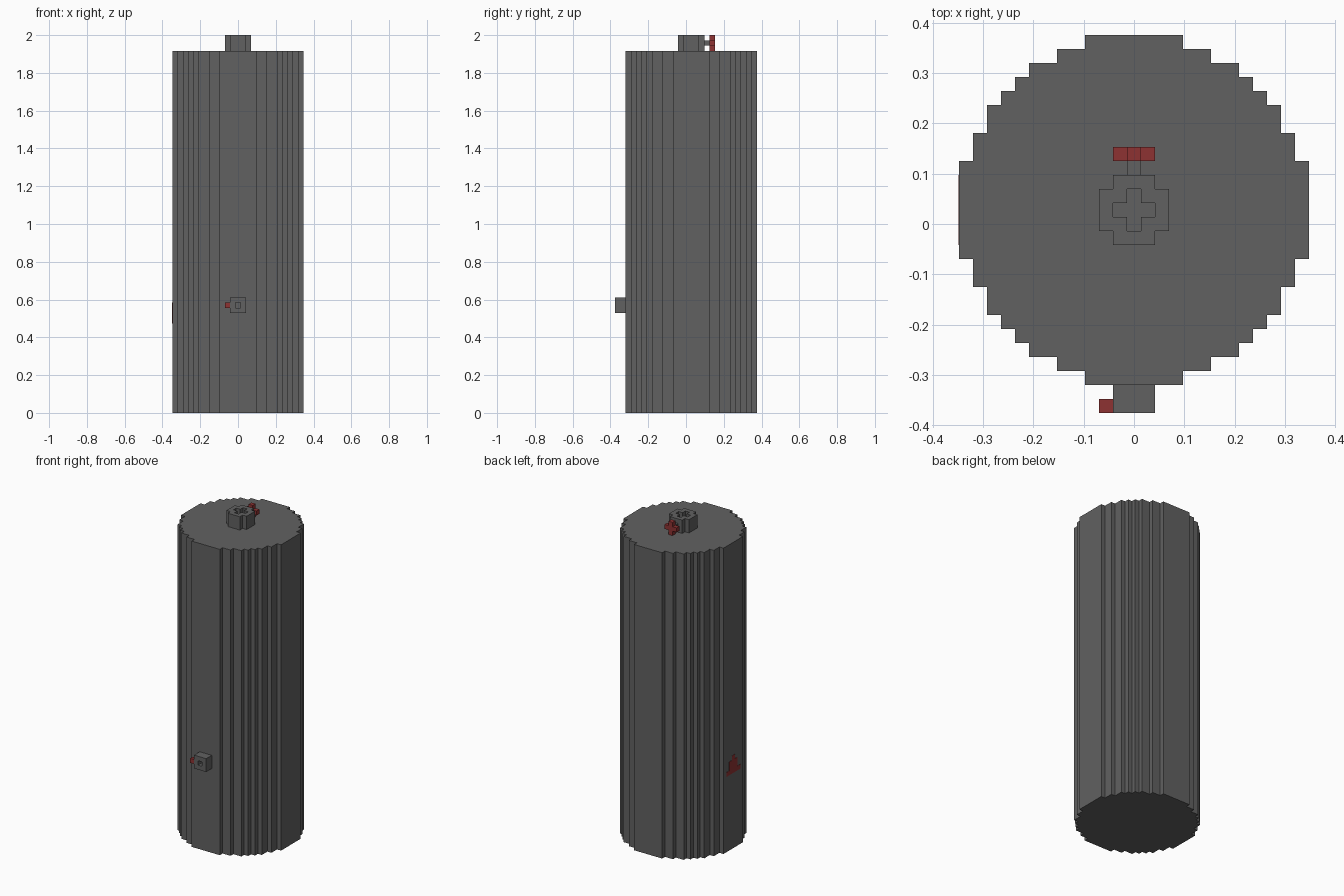
import bpy
import bmesh
from mathutils import Vector

cube = bpy.data.objects.get("Cube")
if cube:
    bpy.data.objects.remove(cube, do_unlink=True)

U = 1 / 36  # edge of one block


def material(name, color):
    m = bpy.data.materials.new(name)
    m.use_nodes = True
    m.diffuse_color = (*color, 1)
    m.node_tree.nodes["Principled BSDF"].inputs["Base Color"].default_value = (*color, 1)
    return m


GREY = material("dark grey metal", (0.12, 0.12, 0.12))
RED = material("dull red", (0.27, 0.032, 0.032))


def cells(radius, rule):
    """Grid cells around the origin that satisfy a rule."""
    span = range(-radius, radius + 1)
    return {(i, j) for i in span for j in span if rule(i, j)}


def disc(radius):
    return cells(radius, lambda i, j: i * i + j * j < (radius + 0.5) ** 2)


def prism(name, grid, depth, origin, axis, mat):
    """Extrude a set of unit cells along an axis; origin is the start of the
    axis through the middle of cell (0, 0), in block units."""
    a, b = {"x": (1, 2), "y": (0, 2), "z": (0, 1)}[axis]
    c = "xyz".index(axis)
    bm = bmesh.new()

    def vert(u, v, w):
        p = Vector(origin)
        p[a] += u
        p[b] += v
        p[c] += w
        return bm.verts.new(p * U)

    def face(*points):
        bm.faces.new([vert(*p) for p in points])

    for i, j in grid:
        l, r, d, t = i - 0.5, i + 0.5, j - 0.5, j + 0.5
        ring = [(l, d), (r, d), (r, t), (l, t)]
        for w in (0, depth):
            face(*[(u, v, w) for u, v in ring])
        sides = [(i, j - 1), (i + 1, j), (i, j + 1), (i - 1, j)]
        for k, near in enumerate(sides):
            if near not in grid:
                p, q = ring[k], ring[(k + 1) % 4]
                face((*p, 0), (*q, 0), (*q, depth), (*p, depth))
    bmesh.ops.remove_doubles(bm, verts=bm.verts, dist=U / 100)
    bmesh.ops.recalc_face_normals(bm, faces=bm.faces)
    bmesh.ops.dissolve_limit(bm, angle_limit=0.01, verts=bm.verts, edges=bm.edges)
    mesh = bpy.data.meshes.new(name)
    bm.to_mesh(mesh)
    bm.free()
    mesh.materials.append(mat)
    obj = bpy.data.objects.new(name, mesh)
    bpy.context.collection.objects.link(obj)
    return obj


cross = cells(1, lambda i, j: abs(i) + abs(j) <= 1)
square = cells(1, lambda i, j: True)
single = {(0, 0)}

# Tall stepped cylinder
prism("tank_body", disc(12), 69, (0, 1, 0), "z", GREY)

# Top valve: round collar with a cross-shaped opening, stem and wheel
prism("top_valve_collar", disc(2) - cross, 3, (0, 1, 69), "z", GREY)
prism("top_valve_stem", single, 1, (0, 3.5, 70.5), "y", GREY)
prism("top_valve_wheel", cross, 1, (0, 4.5, 70.5), "y", RED)

# Front outlet: square pipe with a small knob on its right side
prism("front_outlet", square - single, 2, (0, -13.5, 20.5), "y", GREY)
prism("front_outlet_knob", single, 1, (-2, -13.5, 20.5), "y", RED)

# Painted warning triangle on the right side of the tank
half_widths = [2, 1, 1, 0]
triangle = {(i, row) for row, h in enumerate(half_widths) for i in range(-h, h + 1)}
prism("warning_triangle", triangle, 0.08, (-12.56, 1, 17.5), "x", RED)
